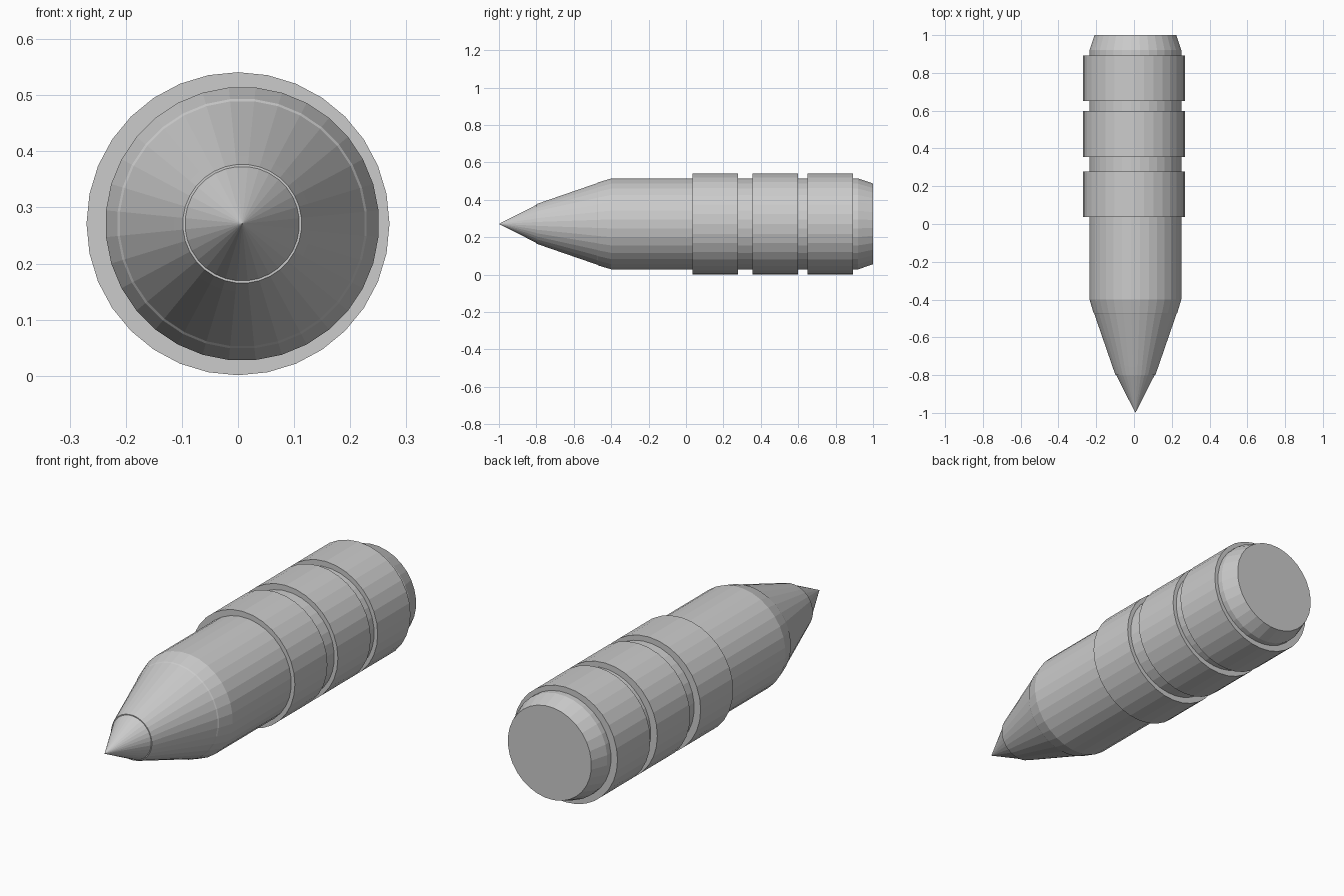
import bpy, bmesh, math

if "Cube" in bpy.data.objects:
    bpy.data.objects.remove(bpy.data.objects["Cube"])

SIDES = 32
AXIS_Z = 0.271


def lathe(name, profile, x=0.0, turn=0.0):
    """Revolve (y, radius) points around the y direction; radius 0 makes a tip."""
    bm = bmesh.new()
    loops = []
    for y, r in profile:
        if r == 0:
            loops.append([bm.verts.new((x, y, AXIS_Z))])
            continue
        angles = [2 * math.pi * (i + turn) / SIDES for i in range(SIDES)]
        loops.append([bm.verts.new((x + r * math.cos(a), y, AXIS_Z + r * math.sin(a)))
                      for a in angles])
    for a, b in zip(loops, loops[1:]):
        for i in range(SIDES):
            j = (i + 1) % SIDES
            if len(a) == 1:
                bm.faces.new((a[0], b[i], b[j]))
            else:
                bm.faces.new((a[i], b[i], b[j], a[j]))
    for end in (loops[0], loops[-1]):
        if len(end) > 2:
            bm.faces.new(end)
    bmesh.ops.recalc_face_normals(bm, faces=bm.faces)
    mesh = bpy.data.meshes.new(name)
    bm.to_mesh(mesh)
    bm.free()
    obj = bpy.data.objects.new(name, mesh)
    bpy.context.collection.objects.link(obj)
    return obj


# Main shell: tapered nose, straight barrel, chamfered back
lathe("body", [(-0.80, 0.106), (-0.755, 0.122), (-0.475, 0.219), (-0.47, 0.223),
               (-0.40, 0.244), (0.92, 0.244), (1.0, 0.217)], x=0.0075, turn=0.5)

# Pointed tip, seated just inside the nose
lathe("tip", [(-1.0, 0.0), (-0.80, 0.102), (-0.78, 0.102)], x=0.0075, turn=0.5)

# Three raised bands around the rear half
for n, (start, end) in enumerate([(0.036, 0.277), (0.355, 0.598), (0.65, 0.893)]):
    lathe(f"band_{n + 1}", [(start, 0.27), (end, 0.27)])
